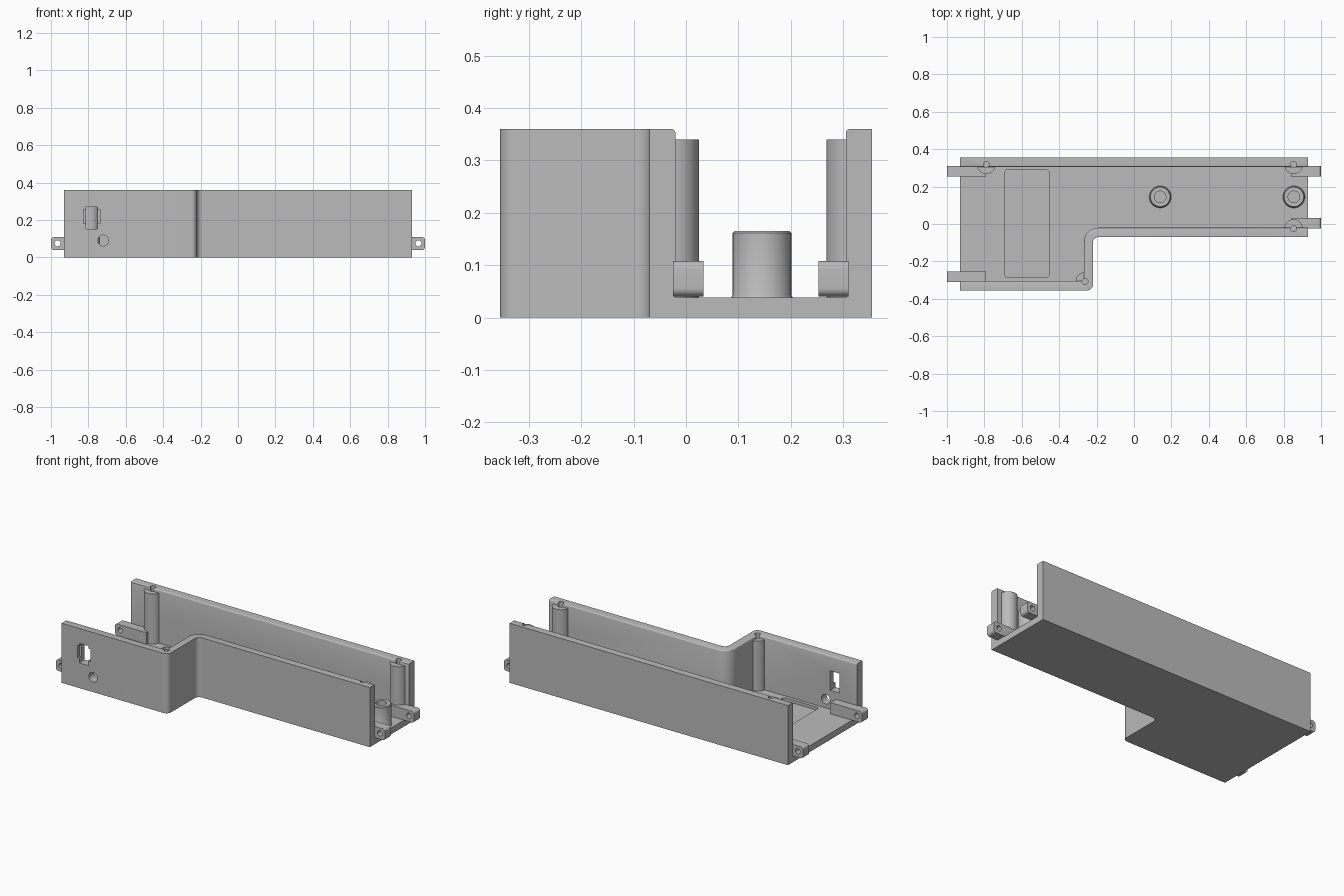
import bpy, bmesh, math
from mathutils import Vector
from mathutils.geometry import intersect_point_line

cube = bpy.data.objects.get("Cube")
if cube:
    bpy.data.objects.remove(cube, do_unlink=True)

H, FLOOR = 0.36, 0.038
POST_R, HOLE_R = 0.05, 0.016

grey = bpy.data.materials.new("plain grey")
grey.use_nodes = True
grey.diffuse_color = (0.5, 0.5, 0.5, 1)
grey.node_tree.nodes["Principled BSDF"].inputs["Base Color"].default_value = (0.5, 0.5, 0.5, 1)


def finish(bm, name):
    bmesh.ops.recalc_face_normals(bm, faces=bm.faces)
    mesh = bpy.data.meshes.new(name)
    bm.to_mesh(mesh)
    bm.free()
    mesh.materials.append(grey)
    ob = bpy.data.objects.new(name, mesh)
    bpy.context.collection.objects.link(ob)
    return ob


def prism(name, pts, lo, hi, axis="z"):
    """Extrude a flat outline along z or y."""
    bm = bmesh.new()
    place = (lambda p: (p[0], p[1], lo)) if axis == "z" else (lambda p: (p[0], lo, p[1]))
    face = bm.faces.new([bm.verts.new(place(p)) for p in pts])
    new = bmesh.ops.extrude_face_region(bm, geom=[face])["geom"]
    step = (0, 0, hi - lo) if axis == "z" else (0, hi - lo, 0)
    bmesh.ops.translate(bm, vec=step, verts=[v for v in new if isinstance(v, bmesh.types.BMVert)])
    return finish(bm, name)


def outline(corners, steps=8):
    """Polygon with right-angled corners (x, y, radius) rounded."""
    out = []
    for i, (x, y, r) in enumerate(corners):
        p = Vector((x, y))
        if not r:
            out.append(p)
            continue
        u = (Vector(corners[i - 1][:2]) - p).normalized()
        v = (Vector(corners[(i + 1) % len(corners)][:2]) - p).normalized()
        c = p + (u + v) * r
        for k in range(steps + 1):
            a = math.pi / 2 * k / steps
            out.append(c - (v * math.cos(a) + u * math.sin(a)) * r)
    return out


def rect(x0, x1, y0, y1, r=0):
    return outline([(x0, y0, r), (x1, y0, r), (x1, y1, r), (x0, y1, r)])


def circle(x, y, r, n=32):
    return [Vector((x + r * math.cos(math.tau * k / n), y + r * math.sin(math.tau * k / n)))
            for k in range(n)]


def cut(ob, *cutters):
    for cutter in cutters:
        cutter.hide_render = True
        mod = ob.modifiers.new("cut", "BOOLEAN")
        mod.operation, mod.solver, mod.object = "DIFFERENCE", "EXACT", cutter
        deps = bpy.context.evaluated_depsgraph_get()
        mesh = bpy.data.meshes.new_from_object(ob.evaluated_get(deps))
        ob.modifiers.clear()
        ob.data = mesh
        bpy.data.objects.remove(cutter, do_unlink=True)


parts = []

# L-shaped tray: outer block minus a channel open at both ends
outer = outline([(-0.93, -0.355, 0), (-0.22, -0.355, 0.03), (-0.22, -0.07, 0.03),
                 (0.93, -0.07, 0), (0.93, 0.355, 0), (-0.93, 0.355, 0)])
inner = outline([(-1.2, -0.305, 0), (-0.267, -0.305, 0.02), (-0.267, -0.02, 0.075),
                 (1.2, -0.02, 0), (1.2, 0.305, 0), (-1.2, 0.305, 0)])
tray = prism("tray", outer, 0, H)
cut(tray, prism("channel", inner, FLOOR, H + 0.2))

# Rounded inner rim
bm = bmesh.new()
bm.from_mesh(tray.data)


def on_rim(edge):
    if any(abs(v.co.z - H) > 1e-4 for v in edge.verts):
        return False
    mid = sum((v.co.xy for v in edge.verts), Vector((0, 0))) / 2
    if abs(mid.x) > 0.929:
        return False
    for i, b in enumerate(inner):
        q, t = intersect_point_line(mid, inner[i - 1], b)
        if -0.001 <= t <= 1.001 and (q.xy - mid).length < 1e-3:
            return True
    return False


bmesh.ops.bevel(bm, geom=[e for e in bm.edges if on_rim(e)], offset=0.008,
                segments=3, profile=0.5, affect="EDGES")
bm.to_mesh(tray.data)
bm.free()

# Floor pocket, port window with shallow side recess, and round cable hole
cut(tray,
    prism("pocket", rect(-0.69, -0.455, -0.285, 0.29, 0.015), 0.02, 0.1),
    prism("window", rect(-0.812, -0.75, 0.152, 0.27), -0.4, -0.25, "y"),
    prism("window_recess", rect(-0.825, -0.738, 0.18, 0.255), -0.4, -0.335, "y"),
    prism("cable_hole", circle(-0.72, 0.09, 0.029), -0.4, -0.25, "y"))
parts.append(tray)

# Screw posts, clipped so that they stay inside the walls: x, y, max x, min y, max y
posts = {
    "back_right_post": (-0.79, 0.318, 1, -1, 0.33),
    "back_left_post": (0.853, 0.318, 1, -1, 0.33),
    "front_left_post": (0.853, -0.025, 1, -0.045, 1),
    "corner_post": (-0.262, -0.308, -0.24, -0.33, 1),
}
for name, (x, y, x_max, y_min, y_max) in posts.items():
    pts = []
    for p in circle(x, y, POST_R, 48):
        q = Vector((min(p.x, x_max), min(max(p.y, y_min), y_max)))
        if not any((q - o).length < 1e-5 for o in pts):
            pts.append(q)
    post = prism(name, pts, 0.03, 0.34)
    for ob in (post, tray):
        cut(ob, prism("screw_hole", circle(x, y, HOLE_R, 24), 0.2, 0.5))
    parts.append(post)

# End tabs with a cross hole: tip side, inner end, y range
tabs = {
    "back_right_tab": (-1, 0.79, 0.253, 0.31),
    "front_right_tab": (-1, 0.79, -0.31, -0.253),
    "back_left_tab": (1, 0.84, 0.253, 0.31),
    "front_left_tab": (1, 0.84, -0.025, 0.033),
}
for name, (side, end, y0, y1) in tabs.items():
    shape = outline([(end, 0.04, 0), (1, 0.04, 0.016), (1, 0.108, 0.016), (end, 0.108, 0)])
    tab = prism(name, [(side * p.x, p.y) for p in shape], y0, y1, "y")
    cut(tab, prism("tab_hole", circle(side * 0.965, 0.075, HOLE_R, 24), y0 - 0.1, y1 + 0.1, "y"))
    parts.append(tab)

# Hollow standoffs, turned from a profile with a flared foot
profile = [(0, 0.036), (0.06, 0.036), (0.056, 0.043), (0.056, 0.161), (0.052, 0.165),
           (0.031, 0.165), (0.031, 0.05), (0, 0.05)]
for name, x in (("middle_standoff", 0.14), ("left_standoff", 0.855)):
    bm = bmesh.new()
    verts = [bm.verts.new((x + r, 0.145, z)) for r, z in profile]
    edges = [bm.edges.new(pair) for pair in zip(verts, verts[1:])]
    bmesh.ops.spin(bm, geom=verts + edges, cent=(x, 0.145, 0), axis=(0, 0, 1),
                   angle=math.tau, steps=40, use_duplicate=False)
    bmesh.ops.remove_doubles(bm, verts=bm.verts, dist=1e-5)
    parts.append(finish(bm, name))

# Smooth the curved faces, keep the edges sharp
bpy.ops.object.select_all(action="DESELECT")
for ob in parts:
    ob.select_set(True)
bpy.context.view_layer.objects.active = tray
bpy.ops.object.shade_smooth_by_angle(angle=math.radians(30))
